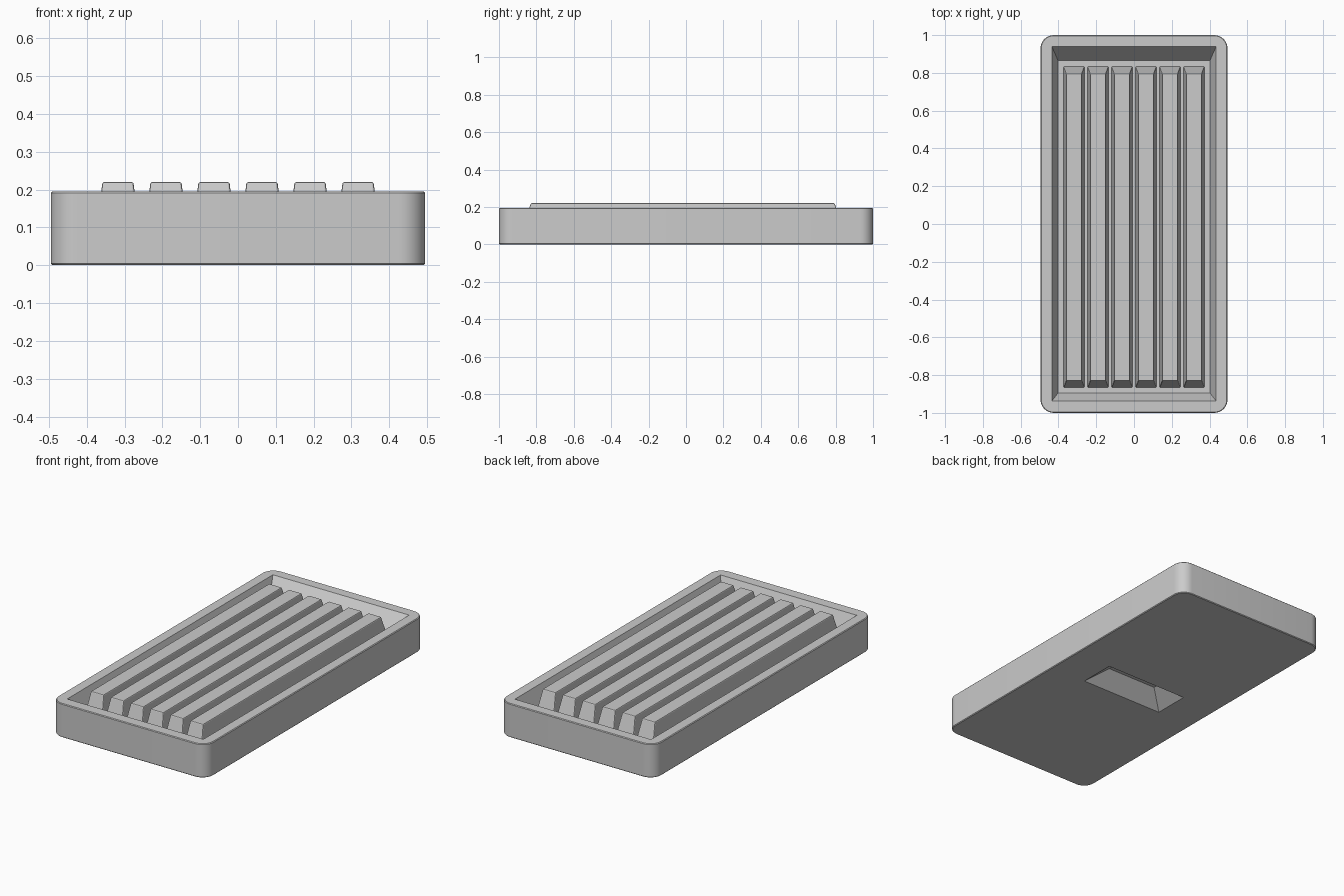
import bpy, bmesh, math

if "Cube" in bpy.data.objects:
    bpy.data.objects.remove(bpy.data.objects["Cube"], do_unlink=True)

grey = bpy.data.materials.new("light_grey")
grey.use_nodes = True
grey.diffuse_color = (0.6, 0.6, 0.6, 1)
bsdf = next(n for n in grey.node_tree.nodes if n.type == "BSDF_PRINCIPLED")
bsdf.inputs["Base Color"].default_value = (0.6, 0.6, 0.6, 1)

HALF_X, HEIGHT, FLOOR = 0.495, 0.195, 0.10


def rect(x0, x1, y0, y1, z):
    return [(x0, y0, z), (x1, y0, z), (x1, y1, z), (x0, y1, z)]


def rounded(hx, hy, r, z, steps=8):
    pts = []
    for i, (sx, sy) in enumerate([(1, 1), (-1, 1), (-1, -1), (1, -1)]):
        for k in range(steps + 1):
            a = math.radians(90) * (i + k / steps)
            pts.append((sx * (hx - r) + r * math.cos(a),
                        sy * (hy - r) + r * math.sin(a), z))
    return pts


def loft(name, rings):
    """Closed solid through a stack of rings."""
    bm = bmesh.new()
    loops = [[bm.verts.new(p) for p in ring] for ring in rings]
    n = len(loops[0])
    for a, b in zip(loops, loops[1:]):
        for i in range(n):
            j = (i + 1) % n
            bm.faces.new((a[i], a[j], b[j], b[i]))
    bm.faces.new(loops[0][::-1])
    bm.faces.new(loops[-1])
    bmesh.ops.recalc_face_normals(bm, faces=bm.faces)
    mesh = bpy.data.meshes.new(name)
    bm.to_mesh(mesh)
    bm.free()
    mesh.materials.append(grey)
    obj = bpy.data.objects.new(name, mesh)
    bpy.context.collection.objects.link(obj)
    return obj


def cut(target, cutter):
    mod = target.modifiers.new("cut", "BOOLEAN")
    mod.operation, mod.solver, mod.object = "DIFFERENCE", "EXACT", cutter
    bpy.context.view_layer.update()
    graph = bpy.context.evaluated_depsgraph_get()
    mesh = bpy.data.meshes.new_from_object(target.evaluated_get(graph))
    target.modifiers.clear()
    target.data = mesh
    bpy.data.objects.remove(cutter, do_unlink=True)


# Tray body with slightly softened top and bottom rims
e = 0.004
tray = loft("tray", [
    rounded(HALF_X - e, 1 - e, 0.07 - e, 0),
    rounded(HALF_X, 1, 0.07, e),
    rounded(HALF_X, 1, 0.07, HEIGHT - e),
    rounded(HALF_X - e, 1 - e, 0.07 - e, HEIGHT)])

# Sloped basin, longer slope at the back; the cutter stops above the rim
t = 0.02 / (HEIGHT - FLOOR)
cut(tray, loft("basin_cutter", [
    rect(-0.402, 0.402, -0.895, 0.865, FLOOR),
    rect(-0.435, 0.435, -0.937, 0.94, HEIGHT),
    rect(-0.435, 0.435, -0.937, 0.94, HEIGHT + t)]))

# Tapered grip recess in the underside
cut(tray, loft("grip_cutter", [
    rect(-0.265, 0.265, -0.105, 0.105, -0.02),
    rect(-0.265, 0.265, -0.105, 0.105, 0),
    rect(-0.16, 0.16, -0.02, 0.02, 0.08)]))

# Six drafted ridges standing on the basin floor
for i in range(6):
    x = (i - 2.5) * 0.127
    ridge = loft(f"ridge_{i + 1}", [
        rect(x - 0.056, x + 0.056, -0.867, 0.835, FLOOR - 0.005),
        rect(x - 0.041, x + 0.041, -0.83, 0.795, 0.22)])
    bevel = ridge.modifiers.new("soft_edges", "BEVEL")
    bevel.width, bevel.segments = 0.005, 2
    bevel.limit_method = "ANGLE"

# Smooth the rounded corners, keep the edges crisp
bpy.ops.object.select_all(action="DESELECT")
tray.select_set(True)
bpy.context.view_layer.objects.active = tray
bpy.ops.object.shade_smooth_by_angle(angle=math.radians(30))
